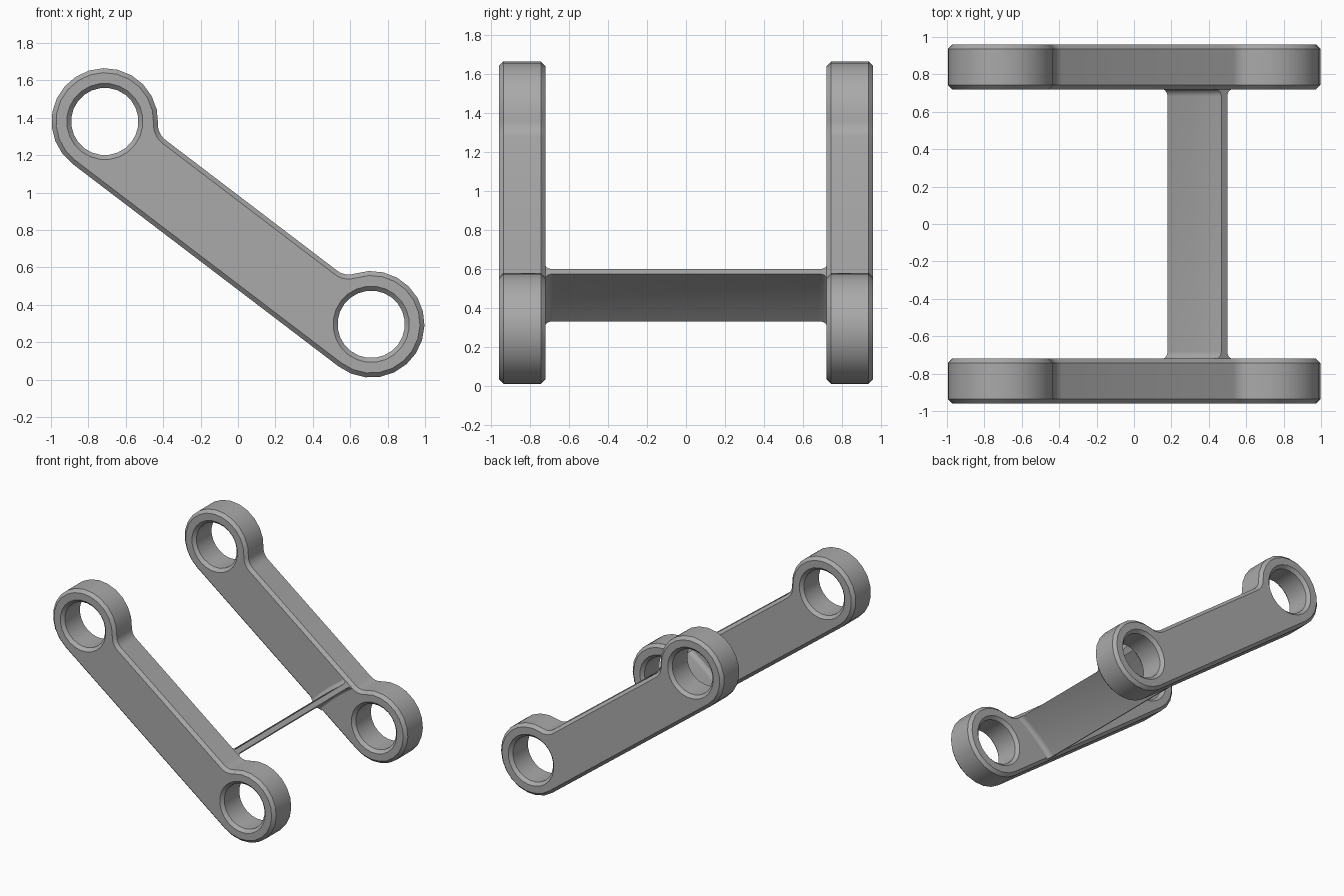
import bpy, bmesh
from math import sin, cos, pi, atan2, sqrt, radians
from mathutils import Vector

cube = bpy.data.objects.get("Cube")
if cube:
    bpy.data.objects.remove(cube)

# Link frame: U runs down the arm, N points across it to the upper edge
MID = Vector((0, 0, 0.838))
U = Vector((1.424, 0, -1.084)).normalized()
N = Vector((-U.z, 0, U.x))
HALF = 0.895                       # half distance between the eye centres
EYE, HOLE, TOP, FILLET = 0.285, 0.18, 0.118, 0.1
CHAMFER = 0.024
INNER, OUTER = 0.72, 0.96

grey = bpy.data.materials.new("steel_grey")
grey.use_nodes = True
colour = (0.4, 0.4, 0.4, 1)
grey.diffuse_color = colour
grey.node_tree.nodes["Principled BSDF"].inputs["Base Color"].default_value = colour


def place(s, t, y):
    return MID + U * s + N * t + Vector((0, y, 0))


def outline(c):
    """Arm outline moved inwards by c, as (s, t) points."""
    r, h, f = EYE - c, TOP - c, FILLET + c
    d = sqrt((r + f) ** 2 - (h + f) ** 2)
    phi = atan2(h + f, d)
    pts = []
    for i in range(16):            # round eye
        a = 1.5 * pi + (phi - 1.5 * pi) * i / 15
        pts.append((-HALF + r * cos(a), r * sin(a)))
    for i in range(1, 6):          # fillet to the straight upper edge
        a = phi + pi + (pi / 2 - phi) * i / 5
        pts.append((-HALF + d + f * cos(a), h + f + f * sin(a)))
    return pts + [(-s, t) for s, t in reversed(pts)]


def circle(centre, r, n=24):
    return [(centre + r * cos(2 * pi * i / n), r * sin(2 * pi * i / n)) for i in range(n)]


def ring(bm, pts, y):
    return [bm.verts.new(place(s, t, y)) for s, t in pts]


def skin(bm, rings):
    for a, b in zip(rings, rings[1:]):
        for i in range(len(a)):
            j = (i + 1) % len(a)
            bm.faces.new((a[i], a[j], b[j], b[i]))


def finish(bm, name):
    bmesh.ops.recalc_face_normals(bm, faces=bm.faces)
    mesh = bpy.data.meshes.new(name)
    bm.to_mesh(mesh)
    bm.free()
    obj = bpy.data.objects.new(name, mesh)
    bpy.context.collection.objects.link(obj)
    mesh.materials.append(grey)
    bpy.ops.object.select_all(action='DESELECT')
    obj.select_set(True)
    bpy.context.view_layer.objects.active = obj
    bpy.ops.object.shade_smooth_by_angle(angle=radians(30))


def arm(name, side):
    bm = bmesh.new()
    levels = [(INNER, CHAMFER), (INNER + CHAMFER, 0), (OUTER - CHAMFER, 0), (OUTER, CHAMFER)]
    walls = [[ring(bm, outline(c), side * y) for y, c in levels]]
    for s in (-HALF, HALF):        # chamfered through holes
        walls.append([ring(bm, circle(s, HOLE + c), side * y) for y, c in levels])
    for rings in walls:
        skin(bm, rings)
    for k in (0, -1):              # flat sides around the holes
        edges = []
        for rings in walls:
            loop = rings[k]
            edges += [bm.edges.get((loop[i - 1], loop[i])) for i in range(len(loop))]
        bmesh.ops.triangle_fill(bm, edges=edges, use_beauty=True)
    finish(bm, name)


def crossbar():
    """Thin slanted plate, flared where it meets the arms."""
    bm = bmesh.new()
    low, high = Vector((0.195, 0, 0.345)) - MID, Vector((0.483, 0, 0.588)) - MID
    thick, bulge, flare, steps = 0.04, 0.012, 0.04, 8
    mids = []
    for i in range(steps + 1):
        k = i / steps
        p = low.lerp(high, k)
        mids.append((p.dot(U) - bulge * 4 * k * (1 - k), p.dot(N)))
    stations = []
    for i in range(6):
        a = pi / 2 * i / 5
        stations.append((INNER + 0.002 - flare * sin(a), flare * (1 - cos(a))))
    # widest section sits against the arm
    stations = [(INNER + 0.002 - flare * (1 - cos(pi / 2 * i / 5)),
                 flare * (1 - sin(pi / 2 * i / 5))) for i in range(6)]
    stations += [(-y, g) for y, g in reversed(stations)]
    rings = []
    for y, g in stations:
        w = thick / 2 + g
        pts = [(s - w, t) for s, t in mids] + [(s + w, t) for s, t in reversed(mids)]
        rings.append(ring(bm, pts, y))
    skin(bm, rings)
    bm.faces.new(rings[0])
    bm.faces.new(rings[-1])
    finish(bm, "crossbar")


arm("front_arm", -1)
arm("back_arm", 1)
crossbar()
